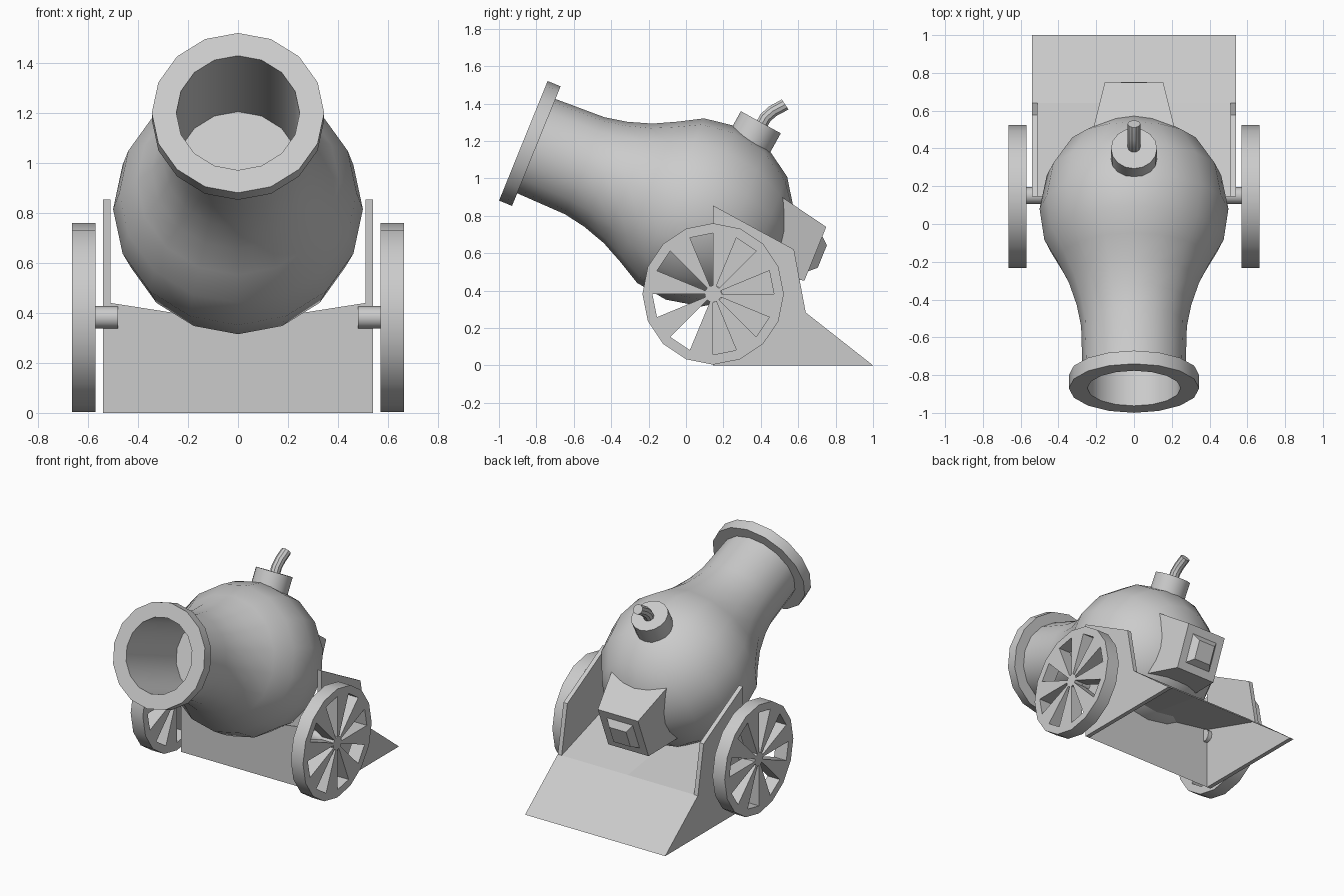
import bpy, bmesh, math
from mathutils import Matrix, Vector

if "Cube" in bpy.data.objects:
    bpy.data.objects.remove(bpy.data.objects["Cube"], do_unlink=True)

grey = bpy.data.materials.new("plain_grey")
grey.use_nodes = True
colour = (0.6, 0.6, 0.6, 1)
grey.diffuse_color = colour
grey.node_tree.nodes["Principled BSDF"].inputs["Base Color"].default_value = colour


def finish(name, bm, matrix=Matrix(), smooth=False, mirror=False):
    bmesh.ops.remove_doubles(bm, verts=bm.verts, dist=0.0005)
    bmesh.ops.recalc_face_normals(bm, faces=bm.faces)
    bm.transform(matrix)
    mesh = bpy.data.meshes.new(name)
    bm.to_mesh(mesh)
    bm.free()
    mesh.materials.append(grey)
    obj = bpy.data.objects.new(name, mesh)
    bpy.context.collection.objects.link(obj)
    if mirror:
        obj.modifiers.new("mirror", "MIRROR").use_mirror_merge = False
    if smooth:
        bpy.ops.object.select_all(action="DESELECT")
        obj.select_set(True)
        bpy.context.view_layer.objects.active = obj
        bpy.ops.object.shade_smooth_by_angle(angle=math.radians(32))
    return obj


def lathe(profile, steps, start=0.0):
    """Spin (height, radius) points around z."""
    bm = bmesh.new()
    verts = [bm.verts.new((r * math.cos(start), r * math.sin(start), h)) for h, r in profile]
    edges = [bm.edges.new(pair) for pair in zip(verts, verts[1:])]
    bmesh.ops.spin(bm, geom=verts + edges, cent=(0, 0, 0), axis=(0, 0, 1),
                   angle=math.tau, steps=steps, use_merge=True)
    return bm


def extrude_x(bm, depth):
    """Thicken flat faces along x."""
    result = bmesh.ops.extrude_face_region(bm, geom=bm.faces[:], use_keep_orig=True)
    moved = [v for v in result["geom"] if isinstance(v, bmesh.types.BMVert)]
    bmesh.ops.translate(bm, verts=moved, vec=(depth, 0, 0))


# Barrel with round breech, flared neck, muzzle ring and bore
barrel_frame = Matrix.Translation((0, 0.08, 0.815)) @ Matrix.Rotation(math.radians(67.9), 4, "X")
breech = [(-0.5 * math.cos(a * math.pi / 8), 0.5 * math.sin(a * math.pi / 8)) for a in range(5)]
neck = [(0.175, 0.475), (0.3, 0.405), (0.42, 0.345), (0.55, 0.303), (0.67, 0.28), (0.95, 0.272)]
muzzle = [(0.95, 0.345), (1.025, 0.345), (1.025, 0.247), (0.43, 0.247), (0.43, 0)]
finish("barrel", lathe(breech + neck + muzzle, 16), barrel_frame, smooth=True)

# Square flared block behind the breech
block = [(-0.36, 0), (-0.36, 0.218), (-0.66, 0.155), (-0.66, 0.1), (-0.7, 0.065), (-0.7, 0)]
block = [(h, r * math.sqrt(2)) for h, r in block]
finish("breech_block", lathe(block, 4, math.pi / 4), Matrix.Translation((0, 0, 0.03)) @ barrel_frame)

# Fuse plug
plug_frame = Matrix.Translation((0, 0.4, 1.3)) @ Matrix.Rotation(math.radians(-29), 4, "X")
finish("fuse_plug", lathe([(-0.16, 0), (-0.16, 0.122), (0, 0.122), (0, 0)], 16), plug_frame, smooth=True)

# Bent fuse
bm = bmesh.new()
rings = []
for y, z, tilt in ((0.395, 1.27, 25), (0.425, 1.325, 35), (0.465, 1.36, 50), (0.53, 1.395, 56)):
    frame = Matrix.Translation((0, y, z)) @ Matrix.Rotation(math.radians(-tilt), 4, "X")
    rings.append([bm.verts.new(frame @ Vector((0.034 * math.cos(i * math.tau / 10),
                                               0.034 * math.sin(i * math.tau / 10), 0)))
                  for i in range(10)])
for a, b in zip(rings, rings[1:]):
    for i in range(10):
        j = (i + 1) % 10
        bm.faces.new((a[i], a[j], b[j], b[i]))
bm.faces.new(rings[0])
bm.faces.new(rings[-1])
finish("fuse", bm, smooth=True)

# Carriage side plates
bm = bmesh.new()
outline = [(0.145, 0), (0.145, 0.855), (0.577, 0.62), (0.64, 0.283), (1, 0)]
bm.faces.new([bm.verts.new((0.51, y, z)) for y, z in outline])
extrude_x(bm, 0.03)
finish("side_plate", bm, mirror=True)

# Hollow carriage bed: front panel, sagging floor and rear ramp
bm = bmesh.new()
for side in (-0.51, 0.51):
    front_low, front_mid, front_top = (side, 0.145, 0), (0, 0.145, 0.36), (side, 0.145, 0.44)
    rear_top, rear_mid = (side, 0.64, 0.283), (0, 0.64, 0.283)
    for face in ((front_low, (0, 0.145, 0), front_mid, front_top),
                 (front_top, front_mid, rear_mid, rear_top),
                 (rear_top, rear_mid, (0, 1, 0), (side, 1, 0))):
        bm.faces.new([bm.verts.new(p) for p in face])
finish("carriage_bed", bm)

# Wheels: sixteen sectors, every other one open between hub and rim
bm = bmesh.new()
rings = [[bm.verts.new((0.57, r * math.cos(i * math.tau / 16), r * math.sin(i * math.tau / 16)))
          for i in range(16)] for r in (0.045, 0.325, 0.378)]
hub, inner, outer = rings
bm.faces.new(hub)
for i in range(16):
    j = (i + 1) % 16
    bm.faces.new((inner[i], outer[i], outer[j], inner[j]))
    if i % 2:
        bm.faces.new((hub[i], inner[i], inner[j], hub[j]))
extrude_x(bm, 0.094)
finish("wheel", bm, Matrix.Translation((0, 0.145, 0.382)), smooth=True, mirror=True)

# Axle stubs
axle_frame = Matrix.Translation((0, 0.15, 0.382)) @ Matrix.Rotation(math.pi / 2, 4, "Y")
finish("axle_stub", lathe([(0.48, 0), (0.48, 0.045), (0.6, 0.045), (0.6, 0)], 12),
       axle_frame, smooth=True, mirror=True)
